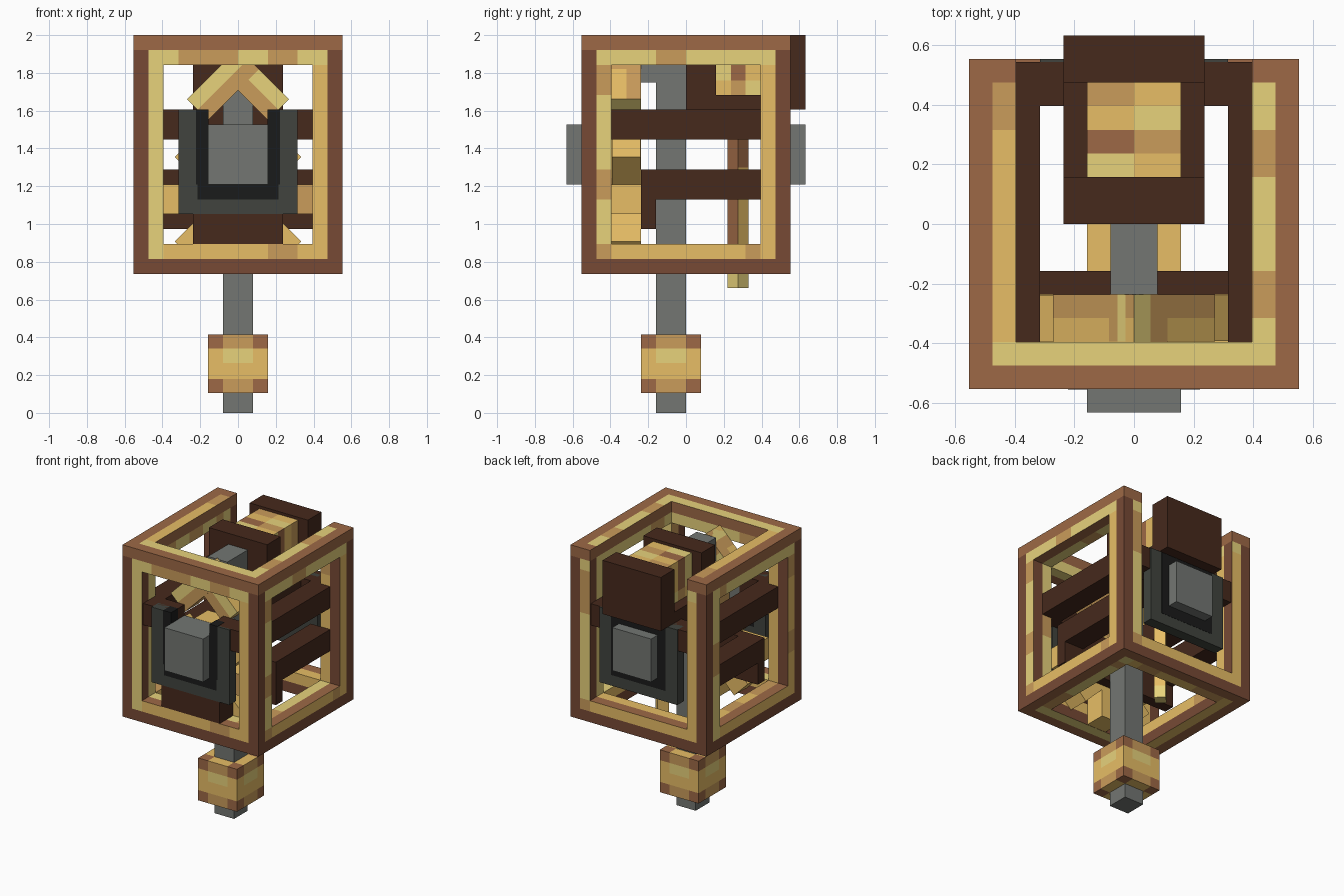
import bpy, bmesh, math, random
from mathutils import Matrix, Vector

if "Cube" in bpy.data.objects:
    bpy.data.objects.remove(bpy.data.objects["Cube"])
random.seed(4)
U = 0.079                      # module used for every part
H = 7 * U                      # half width of the cage
Z0, Z1 = 2 - 16 * U, 2.0       # cage bottom and top

# Flat colours
COLORS = {"dark_wood": "46291C", "brown_wood": "9D6946", "umber_wood": "774A35",
          "mid_tan": "CA9C5B", "tan_wood": "E8BE66", "pale_wood": "E8D37C",
          "steel": "737672", "dark_steel": "41443E", "black_iron": "1A1B1B"}


def linear(h):
    v = [int(h[i:i + 2], 16) / 255 for i in (0, 2, 4)]
    return [c / 12.92 if c < 0.04045 else ((c + 0.055) / 1.055) ** 2.4 for c in v] + [1]


MATS = {}
for key, code in COLORS.items():
    m = bpy.data.materials.new(key)
    m.use_nodes = True
    bsdf = m.node_tree.nodes["Principled BSDF"]
    m.diffuse_color = bsdf.inputs["Base Color"].default_value = linear(code)
    bsdf.inputs["Roughness"].default_value = 0.9
    MATS[key] = m


def box(name, x, y, z, mat=None, cuts=((), (), ()), rule=None, matrix=None):
    """Box from three ranges; cuts split it so that rule(centre, normal) can colour faces."""
    bm = bmesh.new()
    bmesh.ops.create_cube(bm, size=1)
    mid = Vector([(r[0] + r[1]) / 2 for r in (x, y, z)])
    size = [r[1] - r[0] for r in (x, y, z)]
    for v in bm.verts:
        v.co = Vector([a * b for a, b in zip(v.co, size)]) + mid
    for axis, values in enumerate(cuts):
        no = Vector([float(i == axis) for i in range(3)])
        for c in values:
            bmesh.ops.bisect_plane(bm, geom=bm.verts[:] + bm.edges[:] + bm.faces[:],
                                   plane_co=no * c, plane_no=no)
    bm.normal_update()
    me = bpy.data.meshes.new(name)
    if rule:
        used = []
        for f in bm.faces:
            k = rule(f.calc_center_median(), f.normal)
            if k not in used:
                used.append(k)
            f.material_index = used.index(k)
    else:
        used = [mat]
    if matrix:
        bm.transform(matrix)
    bm.to_mesh(me)
    bm.free()
    for k in used:
        me.materials.append(MATS[k])
    ob = bpy.data.objects.new(name, me)
    bpy.context.collection.objects.link(ob)
    return ob


# Cage: brown outer band and lighter inner band on every face of the bars
def frame_rule(c, n):
    e = 6 * U
    out = [abs(c.x) > e, abs(c.y) > e, c.z > Z1 - U or c.z < Z0 + U]
    axis = max(range(3), key=lambda i: abs(n[i]))
    if any(out[i] for i in range(3) if i != axis):
        return "brown_wood" if axis == 2 or c.z > Z1 - U else "umber_wood"
    if random.random() < 0.15:
        return "mid_tan"
    if axis == 2:
        pale = c.x > 5 * U or c.y < -5 * U
    elif axis == 1:
        pale = c.x * n.y > 5 * U or c.z > Z1 - 2 * U
    else:
        pale = c.y * n.x < -5 * U or c.z > Z1 - 2 * U
    return "pale_wood" if pale else "tan_wood"


IN = 5 * U
steps = [i * 2 * U for i in range(-2, 3)]
zsteps = [Z0 + i * U for i in (1, 2, 5, 7, 10, 12, 14, 15)]
edges = (-6 * U, 6 * U)
low, high = (Z0, Z0 + 2 * U), (Z1 - 2 * U, Z1)
for sx in (-1, 1):
    xr = sorted((sx * IN, sx * H))
    for sy in (-1, 1):
        box("cage_post", xr, sorted((sy * IN, sy * H)), (Z0, Z1),
            cuts=(edges, edges, zsteps), rule=frame_rule)
    for zr in (low, high):
        box("cage_side_rail", xr, (-IN, IN), zr,
            cuts=(edges, steps, (Z0 + U, Z1 - U)), rule=frame_rule)
for yr, zr, label in (((-H, -IN), low, "front_bottom"), ((-H, -IN), high, "front_top"),
                      ((IN, H), low, "back_bottom")):
    box("cage_%s_rail" % label, (-IN, IN), yr, zr,
        cuts=(steps, edges, (Z0 + U, Z1 - U)), rule=frame_rule)

# Dark beams inside the cage
D = "dark_wood"
for s in (-1, 1):
    xr = sorted((s * 4 * U, s * 6 * U))
    box("upper_side_beam", xr, (-IN, IN), (1.447, 1.605), D)
    box("lower_side_beam", xr, (-3 * U, IN), (1.131, 1.289), D)
    box("front_beam", sorted((s * 2 * U, s * IN)), (-H + .015, -IN), (1.447, 1.605), D)
box("back_beam", (-IN, IN), (IN, H - .01), (1.447, 1.605), D)
box("cross_plate", (-6 * U, 6 * U), (-3 * U, -2 * U), (0.973, 1.289), D)
box("front_block", (-3 * U, 3 * U), (-H, -IN), (0.894, 1.052), D)

# Bearings: U-shaped housing in front, full housing behind, steel axle caps
hz, bz, T = 1.052, 1.605, .0015
box("front_housing_base", (-4 * U, 4 * U), (-H, -6 * U), (hz, 1.21), "dark_steel")
for s in (-1, 1):
    box("front_housing_arm", sorted((s * 2 * U, s * 4 * U)), (-H, -6 * U), (1.21, bz), "dark_steel")
    box("front_liner_arm", sorted((s * 1.98 * U, s * 2.8 * U)), (-H - T, -6 * U + T),
        (1.21, bz + T), "black_iron")
box("front_liner_base", (-2.7 * U, 2.7 * U), (-H - T, -H + T), (hz + U, 1.21), "black_iron")
box("front_axle_cap", (-2 * U, 2 * U), (-8 * U, -IN), (1.21, 1.526), "steel")
box("back_housing", (-4 * U, 4 * U), (6 * U, H), (hz, bz), "dark_steel")
box("back_liner", (-2.8 * U, 2.8 * U), (H - T, H + T), (hz + U, bz - T), "black_iron")
box("back_axle_cap", (-2 * U, 2 * U), (IN, 8 * U), (1.21, 1.526), "steel")

# Hammer head: dark cradle holding a wooden block with coloured bands
box("cradle_base", (-3 * U, 3 * U), (0, 6 * U), (1.526, 1.684), D)
box("cradle_front", (-3 * U, 3 * U), (0, 2 * U), (1.684, 2.0), D)
box("cradle_back", (-3 * U, 3 * U), (6 * U, 8 * U), (1.605, 2.0), D)
BANDS = (("pale_wood", "tan_wood"), ("brown_wood", "mid_tan"),
         ("tan_wood", "pale_wood"), ("mid_tan", "tan_wood"))


def block_rule(c, n):
    row = min(3, max(0, int(c.y / U - 2)))
    return BANDS[row][int(c.x > 0) if abs(n.x) < .5 else int(c.z < 1.76)]


box("cradle_wood_block", (-2 * U, 2 * U), (2 * U, 6 * U), (1.684, 1.98),
    cuts=((0,), (3 * U, 4 * U, 5 * U), (1.76,)), rule=block_rule)

# Vertical shaft, its upper arm and the wooden knob near the bottom
box("shaft", (-U, U), (-2 * U, 0), (0, 1.92), "steel")
box("shaft_arm", (-U, U), (-3 * U, -2 * U), (1.75, 1.92), "steel")


def knob_rule(c, n):
    off_x, off_y = abs(c.x) > U, abs(c.y + U) > U
    if abs(n.z) > .5:
        return "brown_wood" if off_x and off_y else "tan_wood"
    corner = off_y if abs(n.x) > .5 else off_x
    if c.z > .34 or c.z < .18:
        return "brown_wood" if corner else "mid_tan"
    return "pale_wood" if c.z > .265 and not corner else "tan_wood"


box("shaft_knob", (-2 * U, 2 * U), (-3 * U, U), (.104, .416),
    cuts=((-U, U), (-2 * U, 0), (.18, .265, .34)), rule=knob_rule)

# Wooden spoke wheel behind the front bearing
for k in range(4):
    turn = Matrix.Translation((0, 0, 1.131)) @ Matrix.Rotation(k * math.pi / 4, 4, 'Y')
    box("wheel_spoke", (-IN, IN), (-IN + .001 * k, -3 * U - .001 * k), (-U, U), matrix=turn,
        cuts=((-3 * U, -U, U, 3 * U), (), ()),
        rule=lambda c, n: "mid_tan" if random.random() < .15 else "tan_wood")


# Chevron of two sloping boards above the wheel
def board_rule(c, n):
    if n.z > .5:
        return "mid_tan" if c.y > -4 * U else "tan_wood"
    return "pale_wood" if c.z > 0 else "mid_tan"


for s in (-1, 1):
    slope = Matrix.Translation((0, 0, 1.82)) @ Matrix.Rotation(s * math.pi / 4, 4, 'Y')
    box("chevron_board", sorted((-s * U, s * .304)), (-IN + .001 * s, -3 * U), (-U, U),
        matrix=slope, cuts=((), (-4 * U,), (0,)), rule=board_rule)

# Square post turned on its corner under the hammer head
box("diamond_post", (-U / 2, U / 2), (-U / 2, U / 2), (.66, 1.53),
    matrix=Matrix.Translation((0, .276, 0)) @ Matrix.Rotation(math.pi / 4, 4, 'Z'),
    cuts=((), (), (.75, .9, 1.05, 1.3)),
    rule=lambda c, n: ("pale_wood" if c.z < .75 else
                       "tan_wood" if n.x + n.y > 0 and n.x > -.5 and c.z < 1.3 else "brown_wood"))
